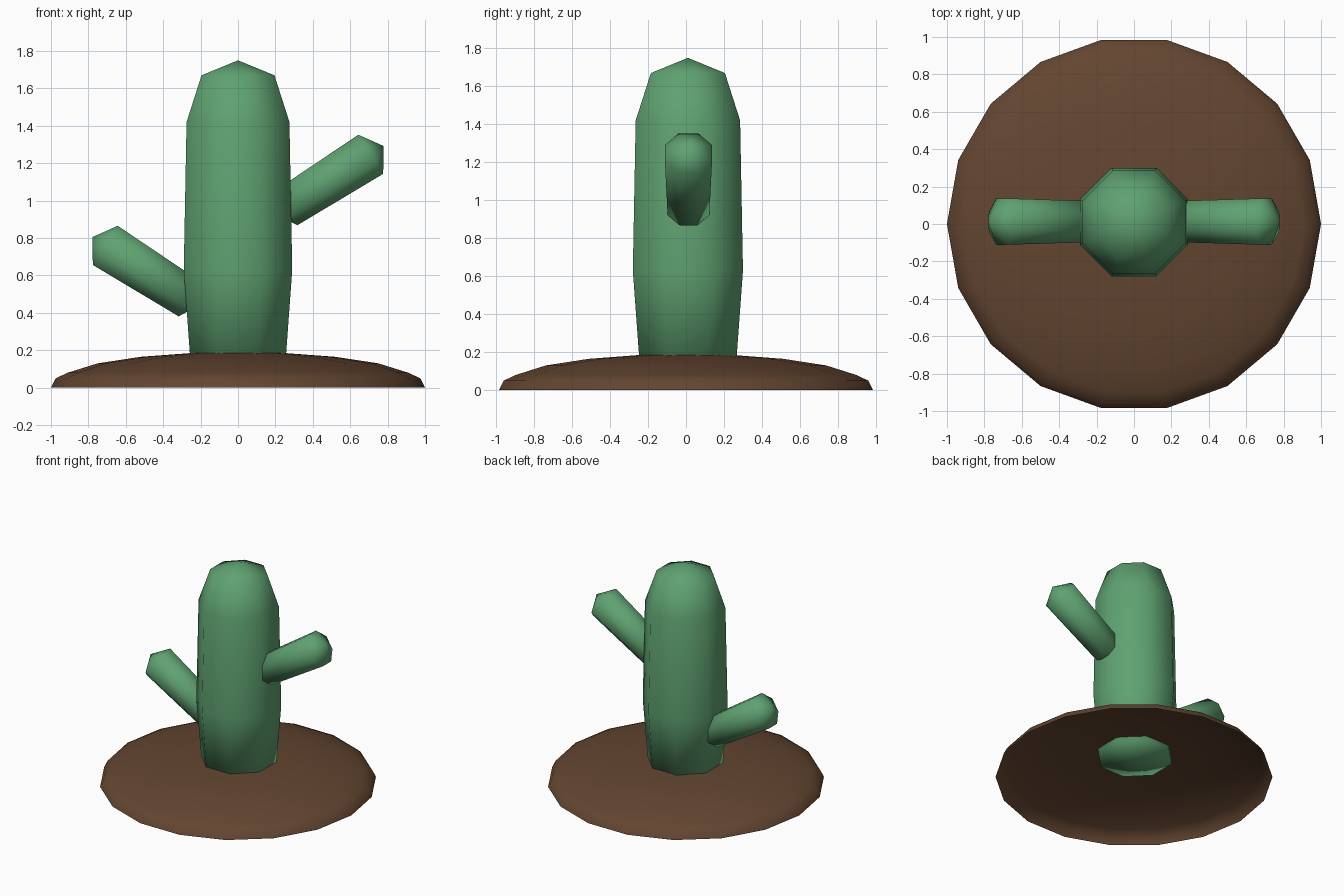
import bpy
import bmesh
from math import cos, sin, pi, radians
from mathutils import Matrix, Vector

cube = bpy.data.objects.get("Cube")
if cube:
    bpy.data.objects.remove(cube, do_unlink=True)


def make_material(name, colour):
    mat = bpy.data.materials.new(name)
    mat.use_nodes = True
    mat.diffuse_color = colour
    bsdf = next(n for n in mat.node_tree.nodes if n.type == 'BSDF_PRINCIPLED')
    bsdf.inputs["Base Color"].default_value = colour
    bsdf.inputs["Roughness"].default_value = 0.8
    return mat


def lathe(name, profile, sides, turn, mat, matrix):
    """Revolve (radius, height) points about local z; zero radius makes a tip."""
    bm = bmesh.new()
    rings = []
    for r, z in profile:
        if r == 0:
            rings.append([bm.verts.new((0, 0, z))] * sides)
        else:
            angles = [turn + 2 * pi * i / sides for i in range(sides)]
            rings.append([bm.verts.new((r * cos(a), r * sin(a), z)) for a in angles])
    for low, high in zip(rings, rings[1:]):
        for i in range(sides):
            j = (i + 1) % sides
            corners = dict.fromkeys((low[i], low[j], high[j], high[i]))
            bm.faces.new(list(corners)).smooth = True
    bm.transform(matrix)
    mesh = bpy.data.meshes.new(name)
    bm.to_mesh(mesh)
    bm.free()
    mesh.materials.append(mat)
    obj = bpy.data.objects.new(name, mesh)
    bpy.context.collection.objects.link(obj)
    return obj


green = make_material("cactus green", (0.115, 0.36, 0.165, 1))
brown = make_material("soil brown", (0.125, 0.06, 0.03, 1))

# Hollow soil mound, open underneath
mound = [(1, 0), (0.975, 0.05), (0.91, 0.08), (0.75, 0.13),
         (0.52, 0.165), (0.25, 0.185), (0, 0.187)]
lathe("soil_mound", mound, 18, 0, brown, Matrix())

# Eight-sided parts are sized across their flats
half = pi / 8
flat = 1 / cos(half)

# Trunk
trunk = [(0, 0.1), (0.255, 0.15), (0.29, 0.63), (0.275, 1.42), (0.195, 1.67), (0, 1.75)]
lathe("trunk", [(r * flat, z) for r, z in trunk], 8, half, green,
      Matrix.Translation((0, 0.01, 0)))

# Arms: the same tapered limb, on opposite sides at different heights
arm = [(0, -0.06), (0.11, 0), (0.124, 0.535), (0, 0.617)]
for name, side, height in (("left_arm", 1, 0.961), ("right_arm", -1, 0.474)):
    place = Matrix.Translation(Vector((side * 0.258, 0.013, height)))
    tilt = Matrix.Rotation(side * radians(57.6), 4, 'Y')
    lathe(name, [(r * flat, z) for r, z in arm], 8, half, green, place @ tilt)
